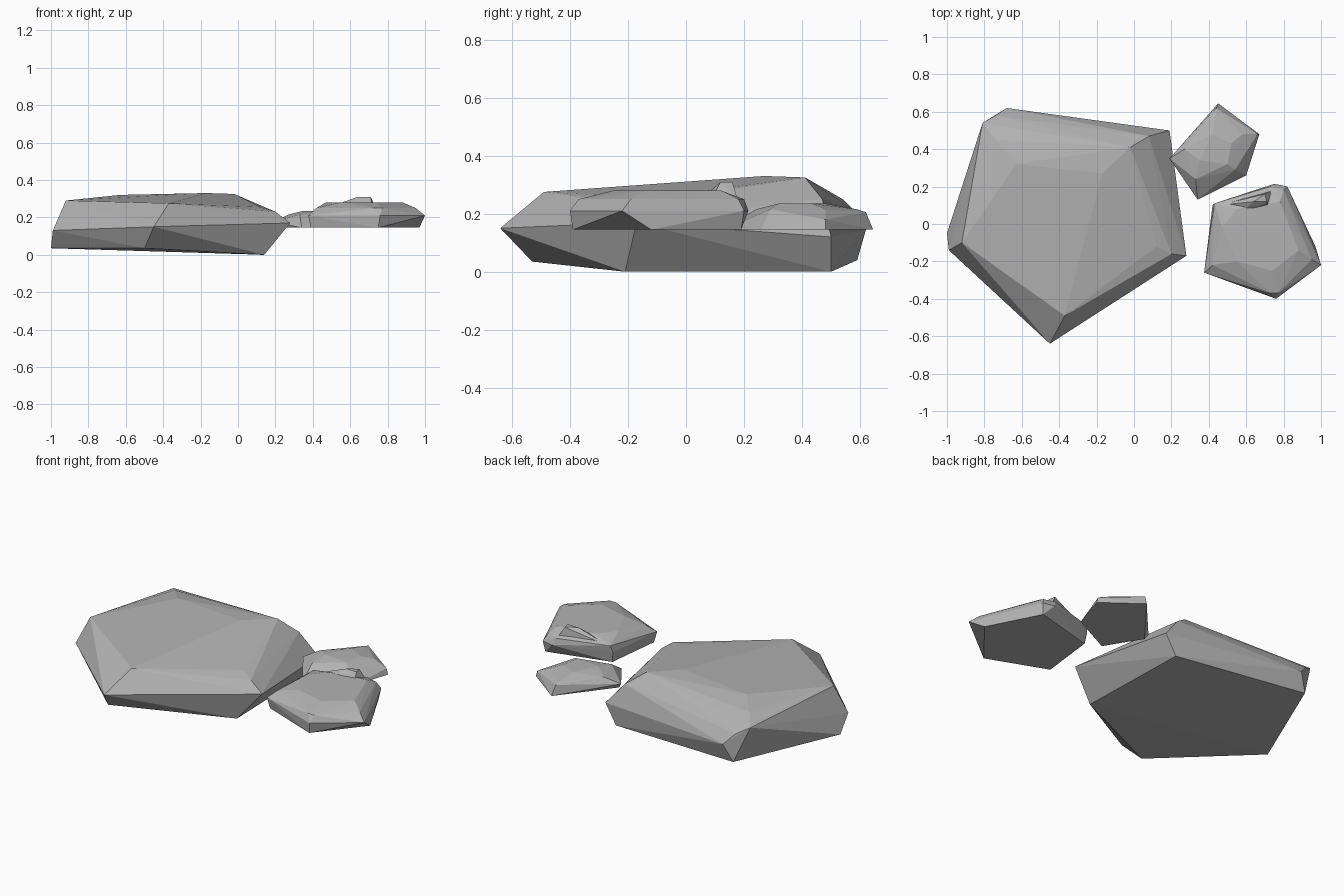
import bpy
import bmesh
from math import radians

# Remove the default object only
default_cube = bpy.data.objects.get("Cube")
if default_cube:
    bpy.data.objects.remove(default_cube, do_unlink=True)


def make_material(name, value):
    """Plain matte grey used by every stone."""
    material = bpy.data.materials.new(name)
    material.use_nodes = True
    colour = (value, value, value, 1)
    material.diffuse_color = colour
    shader = material.node_tree.nodes["Principled BSDF"]
    shader.inputs["Base Color"].default_value = colour
    shader.inputs["Roughness"].default_value = 1
    return material


stone_grey = make_material("stone grey", 0.45)


def make_stone(name, **layers):
    """Wrap a faceted skin around the corner points of each layer."""
    bm = bmesh.new()
    for corners in layers.values():
        for corner in corners:
            bm.verts.new(corner)

    # Faceted shell, without any corner that ended up inside it
    bmesh.ops.convex_hull(bm, input=bm.verts[:], use_existing_faces=False)
    inner = [vert for vert in bm.verts if not vert.link_faces]
    bmesh.ops.delete(bm, geom=inner, context="VERTS")

    # Merge nearly level triangles into broad flat facets
    bmesh.ops.dissolve_limit(bm, angle_limit=radians(2),
                             verts=bm.verts[:], edges=bm.edges[:])
    bmesh.ops.recalc_face_normals(bm, faces=bm.faces[:])
    for face in bm.faces:
        face.smooth = False

    mesh = bpy.data.meshes.new(name)
    bm.to_mesh(mesh)
    bm.free()
    mesh.materials.append(stone_grey)
    stone = bpy.data.objects.new(name, mesh)
    bpy.context.collection.objects.link(stone)
    return stone


def level(height, *corners):
    """Place plan corners at one height."""
    return [(x, y, height) for x, y in corners]


# Large slab: undercut base, wide girth, bevelled shoulder, tilted crown
make_stone(
    "large_stone",
    base=[(-1, -.05, .035), (-.5, -.53, .035), (.14, -.21, 0),
          (.12, .5, 0), (-.73, .59, .04)],
    girth=[(-.99, -.14, .13), (-.45, -.64, .15), (.28, -.17, .17),
           (.19, .5, .12), (-.68, .62, .145)],
    shoulder=[(-.92, -.1, .29), (-.37, -.49, .275), (.2, -.16, .23),
              (.08, .47, .25), (-.81, .54, .25), (-.74, .58, .21)],
    crown=[(-.74, .45, .29), (-.63, .32, .32), (-.17, .27, .33),
           (-.02, .41, .325), (.12, -.12, .255), (-.22, -.06, .305)],
)

# Medium stone: upright sides with a bevelled top
make_stone(
    "medium_stone",
    base=level(.145, (.39, -.25), (.75, -.39), (.97, -.12),
               (.81, .19), (.43, .09)),
    girth=level(.21, (.375, -.26), (.76, -.4), (1, -.22),
                (.82, .2), (.75, .215), (.42, .1)),
    shoulder=level(.25, (.42, -.22), (.73, -.37), (.77, -.37),
                   (.95, -.19), (.8, .18), (.73, .2), (.43, .11)),
    crown=level(.28, (.47, -.02), (.55, -.2), (.74, -.25),
                (.88, -.14), (.78, .12), (.55, .08)),
)

# Chipped ridge standing on the back of the medium stone
make_stone(
    "medium_stone_ridge",
    foot=level(.24, (.45, .1), (.55, .04), (.72, .08), (.74, .18)),
    peak=level(.31, (.64, .12), (.7, .16), (.71, .12)),
)

# Small stone: widest at the ground, with a low tilted crown
make_stone(
    "small_stone",
    base=level(.145, (.45, .645), (.67, .48), (.6, .26),
               (.34, .13), (.21, .34)),
    girth=[(.19, .35, .175), (.44, .62, .205), (.66, .48, .18)],
    shoulder=level(.215, (.58, .48), (.54, .29), (.33, .24),
                   (.27, .4), (.44, .59)),
    crown=level(.235, (.35, .34), (.42, .48), (.52, .43), (.5, .32)),
)
